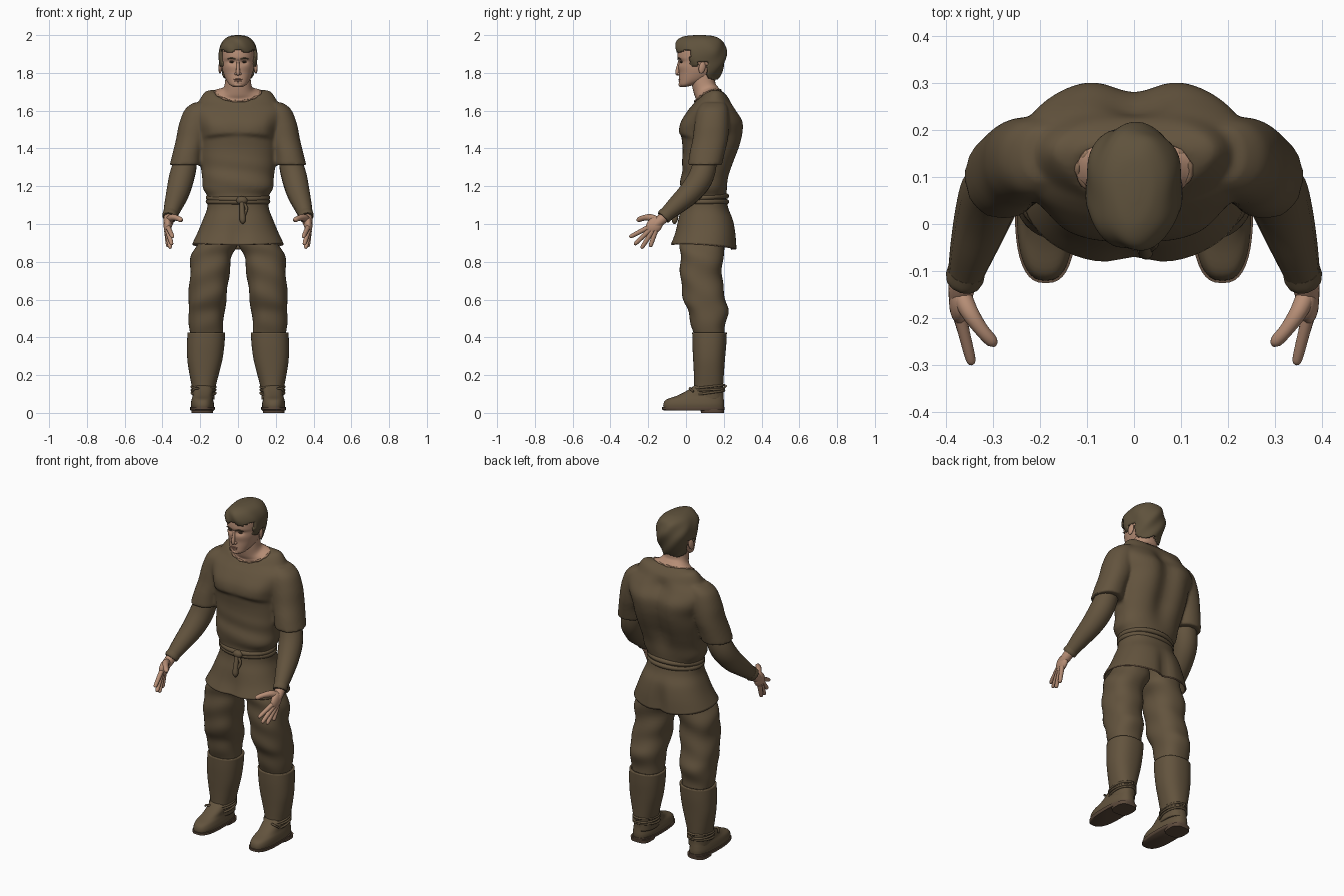
import bpy, bmesh
from math import sin, cos, pi, exp, copysign, radians
from mathutils import Vector

cube = bpy.data.objects.get("Cube")
if cube:
    bpy.data.objects.remove(cube, do_unlink=True)


def material(name, rgb):
    m = bpy.data.materials.new(name)
    m.use_nodes = True
    m.diffuse_color = (*rgb, 1)
    bsdf = next(n for n in m.node_tree.nodes if n.type == 'BSDF_PRINCIPLED')
    bsdf.inputs["Base Color"].default_value = (*rgb, 1)
    return m


CLOTH = material("brown cloth", (.125, .088, .048))
HAIR = material("brown hair", (.115, .085, .046))
SKIN = material("skin", (.47, .27, .18))
LIP = material("lips", (.33, .16, .11))
DARK = material("dark eyes", (.06, .04, .025))
SOLE = material("sole leather", (.11, .07, .045))
TAN = material("tan trim", (.3, .18, .11))


def resample(rows, k):
    """Catmull-Rom interpolation through rows of numbers."""
    out = []
    for i in range(len(rows) - 1):
        a, b, c, d = (rows[max(0, min(j, len(rows) - 1))] for j in range(i - 1, i + 3))
        for t in (j / k for j in range(k)):
            out.append([q + .5 * t * (r - p + t * (2*p - 5*q + 4*r - s + t * (3*(q - r) + s - p)))
                        for p, q, r, s in zip(a, b, c, d)])
    return out + [list(rows[-1])]


def add(name, data, mat):
    ob = bpy.data.objects.new(name, data)
    bpy.context.collection.objects.link(ob)
    data.materials.append(mat)
    return ob


def loft(name, rings, mat, side=1, n=40, k=4, p=2.3, shape=None, wall=0, keep=None):
    """Stack level rings given as x0, x1, y0, y1, z and optional tilt."""
    bm = bmesh.new()
    rows = []
    for x0, x1, y0, y1, z, tilt in resample([(*r, 0)[:6] for r in rings], k):
        row = []
        for i in range(n):
            c, s = cos(2 * pi * i / n), sin(2 * pi * i / n)
            dx = (x1 - x0) / 2 * copysign(abs(c) ** (2 / p), c)
            dy = (y1 - y0) / 2 * copysign(abs(s) ** (2 / p), s)
            v = Vector(((x0 + x1) / 2 + dx, (y0 + y1) / 2 + dy, z + tilt * dy))
            if shape:
                shape(v)
            v.x *= side
            row.append(bm.verts.new(v))
        rows.append(row)
    for a, b in zip(rows, rows[1:]):
        for i in range(n):
            j = (i + 1) % n
            bm.faces.new((a[i], a[j], b[j], b[i]))
    if not wall:
        bm.faces.new(rows[0])
        bm.faces.new(rows[-1])
    elif keep:
        bm.faces.new(rows[-1])
    bmesh.ops.recalc_face_normals(bm, faces=bm.faces)
    if keep:
        bmesh.ops.delete(bm, context='FACES',
                         geom=[f for f in bm.faces if not keep(f.calc_center_median())])
    me = bpy.data.meshes.new(name)
    bm.to_mesh(me)
    bm.free()
    ob = add(name, me, mat)
    if wall:
        mod = ob.modifiers.new("wall", 'SOLIDIFY')
        mod.thickness, mod.offset = wall, -1
    return ob


def sym(rings):
    return [(-r[0], *r) for r in rings]


def tube(name, pts, mat, side=1, closed=False, k=4):
    """Round tube through points x, y, z, radius."""
    cu = bpy.data.curves.new(name, 'CURVE')
    cu.dimensions, cu.bevel_depth, cu.bevel_resolution = '3D', 1, 4
    cu.use_fill_caps = True
    pts = pts if closed else resample(pts, k)
    sp = cu.splines.new('POLY')
    sp.points.add(len(pts) - 1)
    sp.use_cyclic_u = closed
    for q, (x, y, z, r) in zip(sp.points, pts):
        q.co, q.radius = (x * side, y, z, 1), r
    ob = add(name, cu, mat)
    bpy.ops.object.select_all(action='DESELECT')
    ob.select_set(True)
    bpy.context.view_layer.objects.active = ob
    bpy.ops.object.convert(target='MESH')
    return bpy.context.object


def ball(name, loc, size, mat, rot=(0, 0, 0)):
    bpy.ops.mesh.primitive_uv_sphere_add(segments=20, ring_count=12, radius=1, location=loc, rotation=rot)
    ob = bpy.context.object
    ob.name, ob.scale = name, size
    ob.data.materials.append(mat)


def ring_points(cx, cy, rx, ry, z, r, tilt=0):
    return [(cx + rx * cos(a), cy + ry * sin(a), z + tilt * sin(a), r)
            for a in (2 * pi * i / 40 for i in range(40))]


def step(a, b, x):
    t = max(0, min(1, (x - a) / (b - a)))
    return t * t * (3 - 2 * t)


# Tunic: torso and sleeves fused into one skin
def neckline_rise(v):
    v.z += 1.4 * v.x ** 2 * step(1.64, 1.675, v.z)


def torso_shape(v):
    spine = exp(-(v.x / .065) ** 2) * step(1.15, 1.35, v.z) * (1 - step(1.6, 1.68, v.z))
    if v.y > .14:
        v.y -= .035 * spine
    else:
        line = 1.475 - .5 * v.x ** 2
        pec = step(line - .012, line + .008, v.z) * (1 - step(1.5, 1.62, v.z))
        v.y -= (.02 - .008 * spine) * pec * (1 - step(.14, .21, abs(v.x)))
        v.y += .004 * sin(55 * v.z + 8 * v.x) * (1 - step(1.25, 1.4, v.z))
    neckline_rise(v)


tunic = loft("tunic", sym([
    (.16, -.02, .21, 1.12), (.163, -.022, .213, 1.15), (.186, -.03, .22, 1.19),
    (.19, -.025, .235, 1.25), (.2, -.02, .262, 1.32), (.21, -.018, .293, 1.4),
    (.217, -.024, .312, 1.47), (.243, -.018, .312, 1.54), (.25, .01, .275, 1.6),
    (.205, .03, .228, 1.645, .2), (.128, .045, .185, 1.677, .45)]),
    CLOTH, n=80, k=8, shape=torso_shape)
sleeves = [loft("sleeve", [
    (.14, .235, .09, .205, 1.643), (.12, .282, .06, .224, 1.605), (.14, .312, .045, .228, 1.53),
    (.165, .328, .035, .222, 1.45), (.188, .345, .02, .206, 1.38), (.197, .362, .01, .19, 1.312)],
    CLOTH, s, k=6, p=2.15) for s in (-1, 1)]
bpy.ops.object.select_all(action='DESELECT')
for ob in sleeves + [tunic]:
    ob.select_set(True)
bpy.context.view_layer.objects.active = tunic
bpy.ops.object.join()
rm = tunic.modifiers.new("fuse", 'REMESH')
rm.mode, rm.voxel_size, rm.use_smooth_shade = 'VOXEL', .009, True
sm = tunic.modifiers.new("soften", 'SMOOTH')
sm.factor, sm.iterations = .5, 5


# Tunic skirt with hem trim, belt with knot and hanging ends
def skirt_shape(v):
    low = 1 - step(.9, 1.08, v.z)
    if v.y > .14:
        v.y -= .025 * exp(-(v.x / .035) ** 2) * low
    elif v.y < .05:
        v.y += .016 * exp(-(v.x / .045) ** 2) * low
    v.z += .25 * v.x ** 2 * low


loft("tunic_skirt", sym([
    (.158, -.02, .212, 1.14), (.164, -.026, .225, 1.08), (.186, -.045, .252, 1.02),
    (.212, -.064, .266, .95), (.242, -.086, .272, .88, -.07)]),
    CLOTH, n=64, k=6, shape=skirt_shape, wall=.008)
loft("hem_trim", sym([(.2395, -.083, .269, .881, -.07), (.24, -.083, .269, .876, -.07)]),
     TAN, n=64, k=1, shape=skirt_shape, wall=.006)
for z, tilt in ((1.118, 0), (1.14, .008)):
    tube("belt_cord", ring_points(0, .096, .157, .118, z, .014, tilt), CLOTH, closed=True)
ball("belt_knot", (.02, -.03, 1.125), (.03, .02, .022), CLOTH)
tube("belt_end", [(.02, -.035, 1.12, .012), (.022, -.05, 1.07, .014), (.025, -.06, 1.02, .016),
                  (.025, -.06, 1.0, .004)], CLOTH)
tube("belt_loop", [(.02, -.035, 1.12, .008), (.045, -.042, 1.085, .008), (.03, -.055, 1.04, .008)], CLOTH)

# Neck and ragged neckline trim
loft("neck", sym([(.122, .05, .18, 1.682, .45), (.108, .052, .177, 1.69, .42), (.078, .042, .165, 1.71, .35),
                  (.068, .03, .155, 1.75), (.066, .03, .155, 1.81)]), SKIN, shape=neckline_rise)
tube("neckline_trim", [(x, y, z + 1.4 * x * x, .005 + .002 * sin(i * 2)) for i, (x, y, z, r) in enumerate(
    ring_points(0, .115, .121, .066, 1.679, 0, .03))], TAN, closed=True)


# Head, hair and face
def face_shape(v):
    if v.y < .03:
        for s in (-1, 1):
            v.y += .01 * exp(-((v.x - s * .033) / .018) ** 2 - ((v.z - 1.858) / .012) ** 2)


loft("head", sym([
    (.025, -.025, .0, 1.726), (.045, -.036, .05, 1.738), (.064, -.037, .12, 1.765),
    (.078, -.036, .16, 1.8), (.085, -.04, .18, 1.83), (.088, -.038, .19, 1.86),
    (.089, -.045, .19, 1.885), (.086, -.038, .185, 1.93), (.06, -.01, .15, 1.97),
    (.02, .05, .1, 1.98)]), SKIN, n=64, k=6, p=2.15, shape=face_shape)


def hair_shape(v):
    v.x *= 1 + .03 * sin(45 * v.y + 30 * v.z)
    v.y += .004 * sin(60 * v.x + 50 * v.z)


def hairline(c):
    edge = 1.915 if c.y < .02 else 1.825 if c.y < .06 else 1.855 if c.y < .115 else 1.77
    return c.z > edge + .008 * cos(70 * c.x)


loft("hair", sym([
    (.07, .03, .165, 1.76), (.086, 0, .187, 1.8), (.098, -.03, .205, 1.85), (.104, -.05, .214, 1.9),
    (.097, -.056, .208, 1.94), (.075, -.042, .19, 1.975), (.045, -.005, .15, 1.994), (.012, .05, .1, 2.0)]),
    HAIR, n=72, k=6, p=2.1, shape=hair_shape, wall=.018, keep=hairline)
tube("nose", [(0, -.034, 1.868, .006), (0, -.04, 1.84, .008), (0, -.046, 1.81, .01),
              (0, -.045, 1.795, .01), (0, -.038, 1.788, .004)], SKIN)
ball("upper_lip", (0, -.034, 1.766), (.023, .006, .004), LIP)
ball("lower_lip", (0, -.033, 1.757), (.019, .007, .005), LIP)
ball("chin", (0, -.022, 1.738), (.026, .018, .014), SKIN)
for s in (-1, 1):
    ball("eye", (s * .033, -.024, 1.858), (.013, .008, .005), DARK)
    tube("eyebrow", [(.014, -.043, 1.872, .003), (.034, -.039, 1.878, .0035), (.056, -.028, 1.873, .002)],
         HAIR, s)
    ball("nostril_wing", (s * .011, -.037, 1.795), (.008, .01, .007), SKIN)
    ball("ear", (s * .094, .085, 1.828), (.009, .018, .032), SKIN, (radians(-12), 0, s * radians(15)))

# Lower sleeves and hands
fingers = [("index_finger", (.374, -.185, .99), (.345, -.3, .93)),
           ("middle_finger", (.376, -.185, .975), (.35, -.274, .89)),
           ("ring_finger", (.378, -.175, .965), (.358, -.237, .87)),
           ("little_finger", (.378, -.16, .965), (.37, -.19, .878))]
for s in (-1, 1):
    tube("lower_sleeve", [
        (.27, .11, 1.4, .05), (.28, .1, 1.32, .064), (.3, .075, 1.24, .068), (.32, .02, 1.165, .062),
        (.342, -.05, 1.1, .05), (.358, -.105, 1.05, .039), (.362, -.12, 1.036, .039)], CLOTH, s)
    tube("cuff", [(.357, -.1, 1.055, .04), (.361, -.115, 1.041, .041), (.363, -.122, 1.034, .037)], CLOTH, s)
    tube("wrist", [(.36, -.1, 1.05, .028), (.368, -.14, 1.015, .028), (.373, -.175, .985, .02)], SKIN, s)
    ball("palm", (s * .372, -.168, .992), (.022, .05, .04), SKIN, (radians(50), 0, 0))
    for name, a, b in fingers:
        a, b = Vector(a), Vector(b)
        tube(name, [(*a.lerp(b, t), r) for t, r in
                    ((0, .0135), (.45, .0125), (.85, .011), (.96, .008), (1, .002))], SKIN, s)
    tube("thumb", [(.372, -.14, 1.01, .022), (.352, -.185, 1.033, .019), (.325, -.225, 1.032, .015),
                   (.303, -.25, 1.022, .013), (.297, -.26, 1.018, .004)], SKIN, s)


# Trousers, tall boots with ankle ties, shoes and soles
def wrinkle(v):
    v.y += .004 * sin(45 * v.z + 14 * v.x)
    v.x += .003 * sin(38 * v.z + 20 * v.y)


for s in (-1, 1):
    loft("trouser_leg", [
        (.04, .17, .02, .19, 1.0), (.004, .212, -.03, .205, .9), (.035, .25, -.03, .195, .82),
        (.05, .255, -.028, .192, .7), (.062, .263, -.012, .21, .6), (.073, .262, .012, .222, .53),
        (.078, .256, .035, .205, .44), (.085, .25, .045, .2, .38)], CLOTH, s, k=6, shape=wrinkle)
    loft("boot_shaft", [
        (.068, .267, .033, .216, .425), (.072, .27, .034, .213, .36), (.083, .268, .038, .206, .28),
        (.103, .256, .042, .2, .2), (.12, .243, .043, .196, .13), (.125, .24, .035, .196, .07)],
        CLOTH, s, k=5, wall=.012)
    loft("shoe", [
        (.13, .246, -.118, .2, .02), (.127, .25, -.12, .202, .045), (.132, .246, -.105, .2, .07),
        (.135, .24, -.05, .198, .09), (.13, .238, .0, .197, .115), (.13, .236, .045, .19, .145)],
        CLOTH, s, p=2.6)
    loft("sole", [(.128, .25, -.115, .2, .012), (.122, .254, -.126, .204, .018),
                  (.122, .254, -.126, .204, .03)], SOLE, s, k=1, p=2.6)
    loft("heel", [(.132, .246, .08, .2, 0), (.13, .248, .075, .203, .02)], SOLE, s, k=1, p=3)
    for z, tilt in ((.105, .012), (.122, .004), (.138, .01)):
        tube("ankle_tie", ring_points(.182, .117, .063, .085, z, .006, tilt), CLOTH, s, closed=True)
    tube("tie_end", [(.2, .035, .125, .006), (.225, .02, .13, .006), (.245, .04, .112, .005)], CLOTH, s)
    tube("heel_tab", [(.182, .19, .125, .007), (.185, .215, .145, .005)], CLOTH, s)

# Smooth shading with crisp edges
bpy.ops.object.select_all(action='DESELECT')
for ob in bpy.context.collection.objects:
    if ob.type == 'MESH':
        ob.select_set(True)
        bpy.context.view_layer.objects.active = ob
bpy.ops.object.shade_smooth_by_angle(angle=radians(50))
